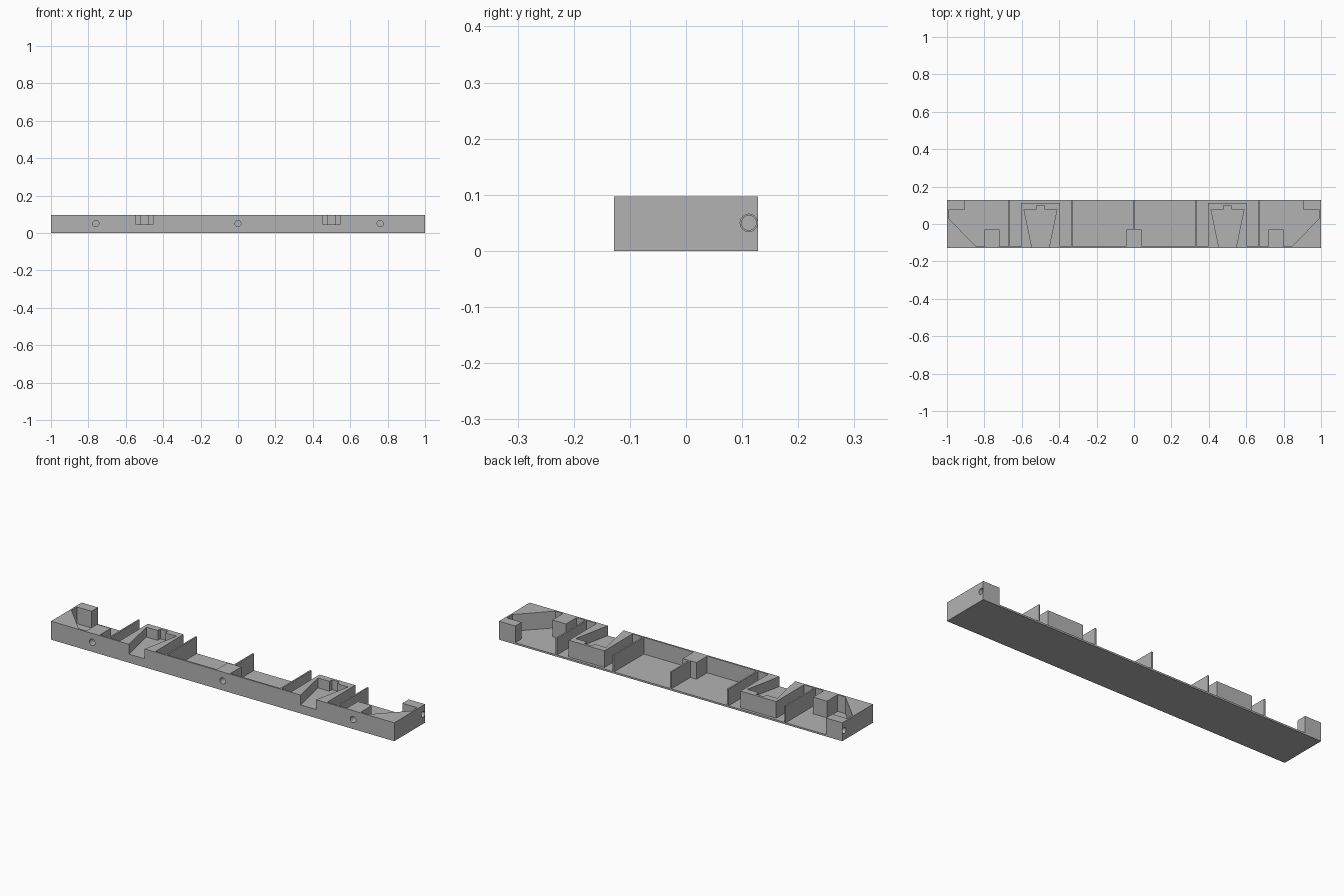
import bpy
import bmesh
from math import pi
from mathutils import Matrix

if "Cube" in bpy.data.objects:
    bpy.data.objects.remove(bpy.data.objects["Cube"], do_unlink=True)

WIDTH, DEPTH, HEIGHT, WALL = 2.0, 0.256, 0.097, 0.009
FRONT, BACK = -DEPTH / 2, DEPTH / 2
INNER = FRONT + WALL

grey = bpy.data.materials.new("plain grey")
grey.use_nodes = True
grey.diffuse_color = (0.45, 0.45, 0.45, 1)
grey.node_tree.nodes["Principled BSDF"].inputs["Base Color"].default_value = grey.diffuse_color


def finish(name, bm):
    bmesh.ops.recalc_face_normals(bm, faces=bm.faces)
    mesh = bpy.data.meshes.new(name)
    bm.to_mesh(mesh)
    bm.free()
    mesh.materials.append(grey)
    obj = bpy.data.objects.new(name, mesh)
    bpy.context.collection.objects.link(obj)
    return obj


def prism(name, outline, low, high):
    """Extrude a plan outline upwards."""
    bm = bmesh.new()
    face = bm.faces.new([bm.verts.new((x, y, low)) for x, y in outline])
    out = bmesh.ops.extrude_face_region(bm, geom=[face])
    verts = [v for v in out["geom"] if isinstance(v, bmesh.types.BMVert)]
    bmesh.ops.translate(bm, verts=verts, vec=(0, 0, high - low))
    return finish(name, bm)


def block(name, x0, x1, y0, y1, low=WALL, high=HEIGHT):
    return prism(name, [(x0, y0), (x1, y0), (x1, y1), (x0, y1)], low, high)


def drill(name, x, y, radius, length, axis):
    """Round cutter centred on a point of the outer surface."""
    bm = bmesh.new()
    turn = Matrix.Translation((x, y, 0.05)) @ Matrix.Rotation(pi / 2, 4, axis)
    bmesh.ops.create_cone(bm, cap_ends=True, segments=32, radius1=radius,
                          radius2=radius, depth=length * 2, matrix=turn)
    return finish(name, bm)


def cut(target, cutter):
    mod = target.modifiers.new("cut", "BOOLEAN")
    mod.operation = "DIFFERENCE"
    mod.solver = "EXACT"
    mod.object = cutter
    with bpy.context.temp_override(object=target, active_object=target,
                                   selected_objects=[target]):
        bpy.ops.object.modifier_apply(modifier=mod.name)


def mirrored(points):
    return points + [(-x, y) for x, y in reversed(points)]


cutters = []

# Tray: the cavity leaves corner wedges, end blocks and thin walls
tray = block("tray", -WIDTH / 2, WIDTH / 2, FRONT, BACK, 0)
cavity = prism("cavity_cutter", mirrored([
    (0.905, 0.2), (0.905, 0.075), (0.991, 0.075), (0.991, 0.03), (0.845, INNER)]), WALL, 0.2)
cut(tray, cavity)
cutters.append(cavity)

# Thin dividing ribs
for i in range(-2, 3):
    x = i / 3
    start = -0.03 if i == 0 else INNER
    block(f"rib_{i + 3}", x - 0.004, x + 0.004, start, BACK)

# Front bosses with blind screw holes
for name, x in (("right", -0.76), ("middle", 0), ("left", 0.76)):
    boss = block(f"{name}_boss", x - 0.04, x + 0.04, INNER, -0.03)
    hole = drill(f"{name}_hole_cutter", x, FRONT, 0.0165, 0.07, "X")
    cut(tray, hole)
    cut(boss, hole)
    cutters.append(hole)

for name, side in (("right", -1), ("left", 1)):
    # Stepped holes in the end blocks
    for label, radius, length in (("wide", 0.0155, 0.02), ("narrow", 0.013, 0.07)):
        hole = drill(f"{name}_{label}_end_cutter", side, 0.112, radius, length, "Y")
        cut(tray, hole)
        cutters.append(hole)

    # Holders with a tapered slot open to the front
    c = side * 0.5
    holder = block(f"{name}_holder", c - 0.104, c + 0.104, INNER, 0.113)
    half = [(0.041, FRONT - 0.02), (0.088, 0.078), (0.022, 0.078), (0.022, 0.1)]
    slot = prism(f"{name}_slot_cutter", [(c + x, y) for x, y in mirrored(half)], 0.045, 0.2)
    cut(tray, slot)
    cut(holder, slot)
    cutters.append(slot)

for obj in cutters:
    bpy.data.objects.remove(obj, do_unlink=True)
